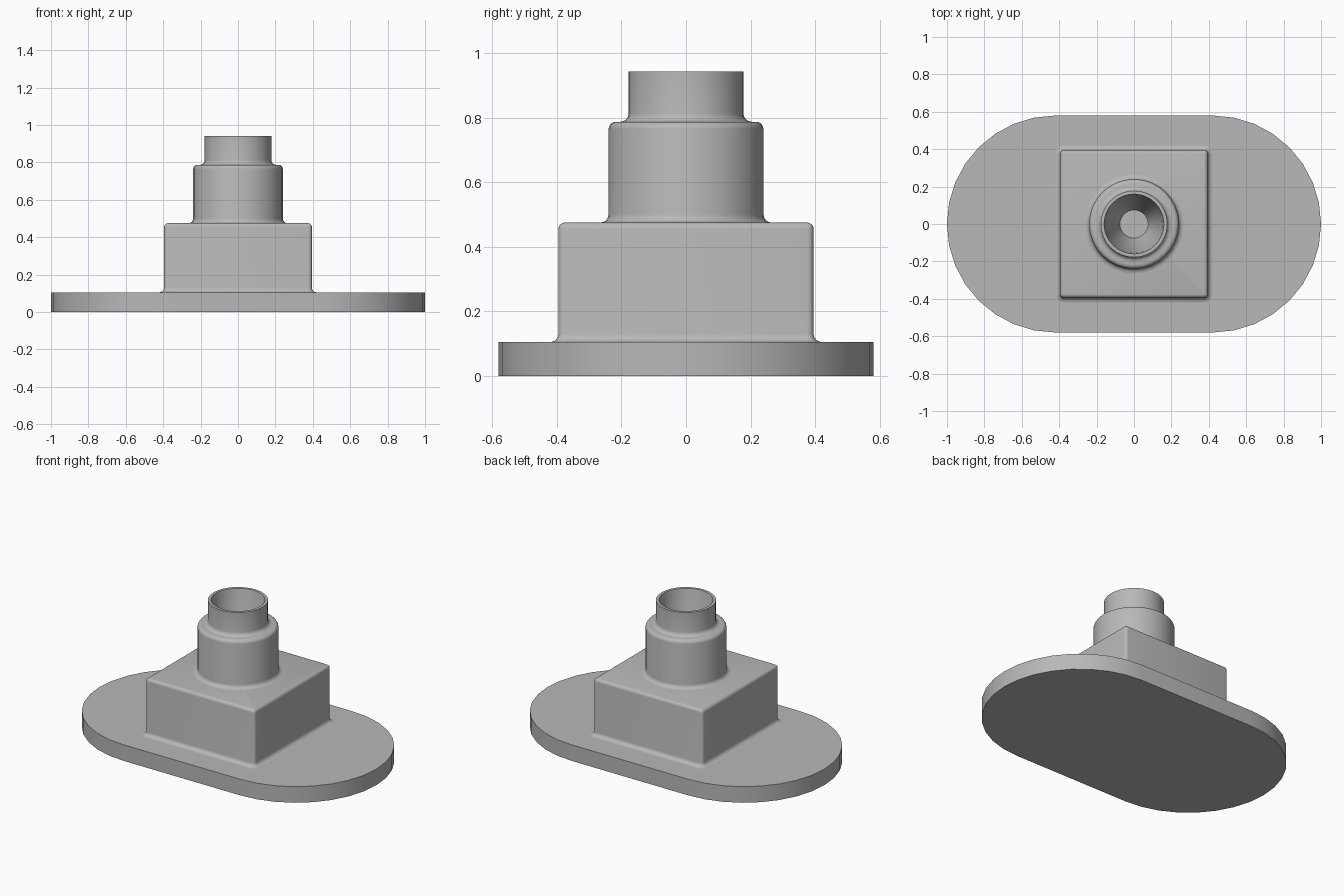
import bpy
import bmesh
from math import sin, cos, pi, radians

cube = bpy.data.objects.get("Cube")
if cube:
    bpy.data.objects.remove(cube, do_unlink=True)

grey = bpy.data.materials.new("plain grey")
grey.use_nodes = True
colour = (0.48, 0.48, 0.48, 1)
grey.diffuse_color = colour
grey.node_tree.nodes["Principled BSDF"].inputs["Base Color"].default_value = colour


def outline(core_x, core_y, radius, steps=8):
    """Rectangle core grown outward by a radius, so its corners are arcs."""
    points = []
    for quarter, (sx, sy) in enumerate(((1, 1), (-1, 1), (-1, -1), (1, -1))):
        for i in range(steps + 1):
            a = (quarter + i / steps) * pi / 2
            points.append((sx * core_x + radius * cos(a), sy * core_y + radius * sin(a)))
    return points


def arc(cx, cz, r, start, end, steps=4):
    """Quarter-round piece of a profile, angles in degrees."""
    angles = [radians(start + (end - start) * i / steps) for i in range(steps + 1)]
    return [(cx + r * cos(a), cz + r * sin(a)) for a in angles]


def loft(name, profile, core=(0, 0), steps=8):
    """Stack outlines along a (radius, height) profile and cap both ends."""
    bm = bmesh.new()
    rings = [[bm.verts.new((x, y, z)) for x, y in outline(*core, r, steps)]
             for r, z in profile]
    for low, high in zip(rings, rings[1:]):
        for i in range(len(low)):
            j = (i + 1) % len(low)
            bm.faces.new((low[i], low[j], high[j], high[i]))
    bm.faces.new(rings[0][::-1])
    bm.faces.new(rings[-1])
    bmesh.ops.remove_doubles(bm, verts=bm.verts, dist=0.0001)
    bmesh.ops.recalc_face_normals(bm, faces=bm.faces)
    mesh = bpy.data.meshes.new(name)
    bm.to_mesh(mesh)
    bm.free()
    obj = bpy.data.objects.new(name, mesh)
    bpy.context.collection.objects.link(obj)
    mesh.materials.append(grey)
    bpy.ops.object.select_all(action="DESELECT")
    obj.select_set(True)
    bpy.context.view_layer.objects.active = obj
    bpy.ops.object.shade_smooth_by_angle(angle=radians(32))
    return obj


BASE, BLOCK, COLLAR, TOP = 0.105, 0.475, 0.787, 0.942

# Flat oblong foot with round ends
loft("base_plate", [(0.58, 0), (0.58, BASE)], core=(0.42, 0))

# Square block with a fillet at its foot and rounded upper edges
core = 0.375
loft("square_block",
     arc(0.42 - core, BASE + 0.025, 0.025, 270, 180)
     + arc(0.375 - core, BLOCK - 0.02, 0.02, 0, 85),
     core=(core, core), steps=4)

# Stepped round spout with a tapering bore
loft("spout",
     arc(0.265, BLOCK + 0.025, 0.025, 270, 180)
     + arc(0.217, COLLAR - 0.023, 0.023, 0, 90)
     + arc(0.203, COLLAR + 0.025, 0.025, 270, 180)
     + [(0.178, TOP), (0.16, TOP), (0.155, 0.92), (0.135, 0.76), (0.075, 0.6)])
